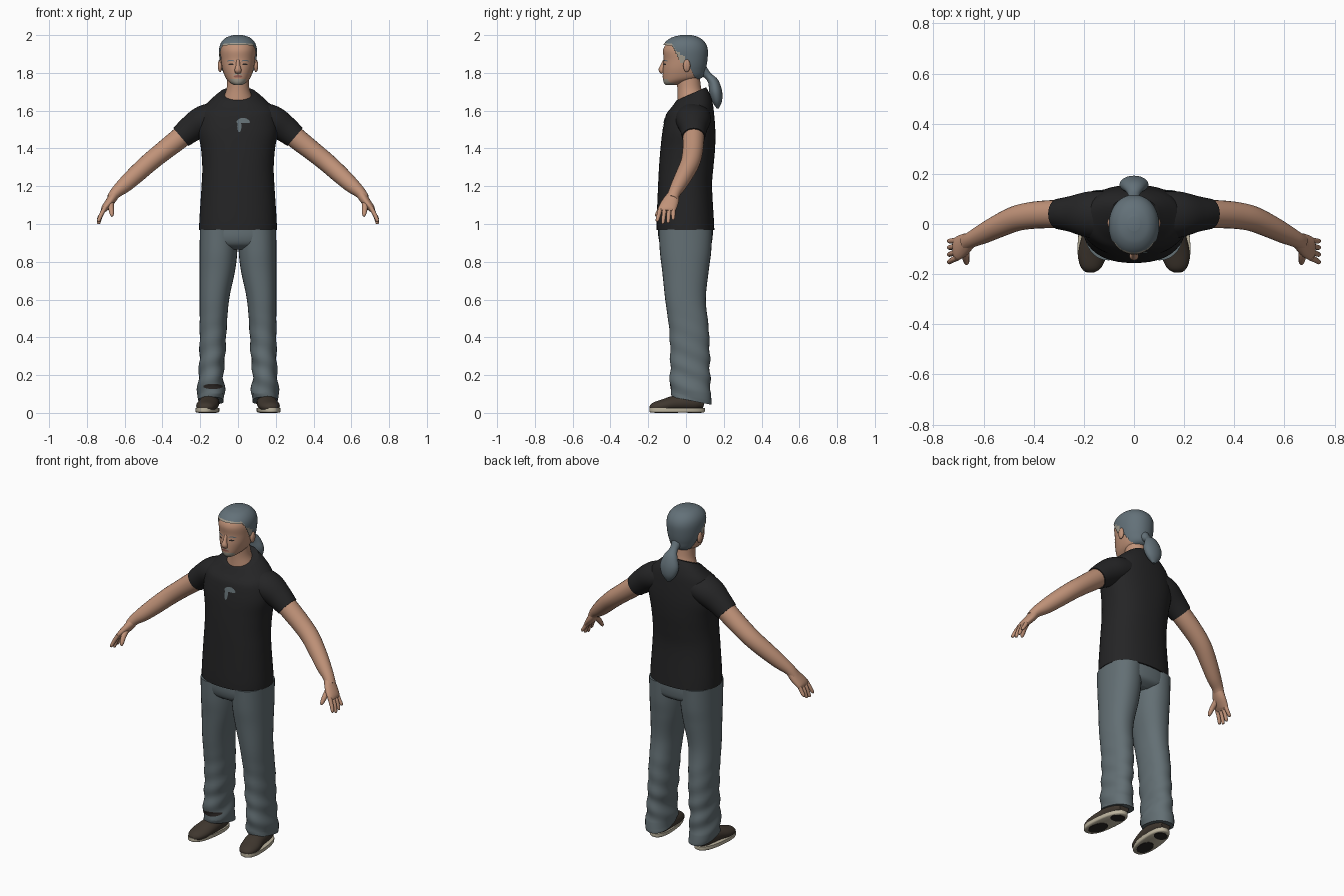
import bpy, bmesh, math
from mathutils import Vector
from mathutils.bvhtree import BVHTree


def material(name, r, g, b):
    m = bpy.data.materials.new(name)
    m.diffuse_color = (r, g, b, 1)
    return m


SHIRT = material("black cotton", 0.018, 0.018, 0.019)
DENIM = material("grey blue denim", 0.125, 0.16, 0.175)
SKIN = material("skin", 0.53, 0.29, 0.19)
HAIR = material("grey hair", 0.125, 0.165, 0.19)
PALE = material("pale stubble", 0.36, 0.33, 0.27)
SHOE = material("brown leather", 0.05, 0.038, 0.028)
SOLE = material("cream rubber", 0.50, 0.45, 0.34)
DARK = material("dark brown", 0.025, 0.02, 0.018)
LIP = material("lip", 0.30, 0.11, 0.085)


def finish(name, bm, mats):
    bmesh.ops.recalc_face_normals(bm, faces=bm.faces)
    me = bpy.data.meshes.new(name)
    bm.to_mesh(me)
    bm.free()
    for m in mats:
        me.materials.append(m)
    me.shade_smooth()
    me.set_sharp_from_angle(angle=math.radians(50))
    ob = bpy.data.objects.new(name, me)
    bpy.context.collection.objects.link(ob)
    return ob


def smooth_path(keys, steps):
    out = []
    for i in range(len(keys) - 1):
        p0, p1 = keys[max(i - 1, 0)], keys[i]
        p2, p3 = keys[i + 1], keys[min(i + 2, len(keys) - 1)]
        for s in range(steps):
            t = s / steps
            out.append([0.5 * (2 * b + (c - a) * t + (2 * a - 5 * b + 4 * c - d) * t * t
                               + (3 * b - a - 3 * c + d) * t ** 3)
                        for a, b, c, d in zip(p0, p1, p2, p3)])
    out.append(list(keys[-1]))
    return out


def loft(name, keys, mats, n=32, steps=5, power=2.0, ref=(0, 1, 0), flat=False,
         side=1, warp=None, keep=None, paint=None):
    """Skin rings (x, y, z, half size along ref, half size across) into a smooth tube."""
    path = smooth_path(keys, steps)
    pts = [Vector(p[:3]) for p in path]
    bm = bmesh.new()
    rings = []
    for i, p in enumerate(path):
        t = Vector((0, 0, 1)) if flat else (pts[min(i + 1, len(pts) - 1)] - pts[max(i - 1, 0)]).normalized()
        u = Vector(ref)
        u = (u - t * u.dot(t)).normalized()
        v = t.cross(u)
        ring = []
        for k in range(n):
            a = 2 * math.pi * k / n
            c, s = math.cos(a), math.sin(a)
            c = math.copysign(abs(c) ** (2 / power), c)
            s = math.copysign(abs(s) ** (2 / power), s)
            co = pts[i] + u * p[3] * c + v * p[4] * s
            if warp:
                co = warp(co)
            co.x *= side
            ring.append(bm.verts.new(co))
        rings.append(ring)
    for r, q in zip(rings, rings[1:]):
        for k in range(n):
            bm.faces.new((r[k], r[(k + 1) % n], q[(k + 1) % n], q[k]))
    bm.faces.new(rings[0])
    bm.faces.new(rings[-1])
    if keep:
        bad = [f for f in bm.faces if not keep(f.calc_center_median())]
        bmesh.ops.delete(bm, geom=bad, context='FACES')
    if paint:
        for f in bm.faces:
            f.material_index = paint(f.calc_center_median())
    return finish(name, bm, mats)


def slices(rows, grow=0.0):
    """Turn (z, front y, back y, half width) rows into flat loft keys."""
    return [(0, (f + b) / 2, z, (b - f) / 2 + grow, w + grow) for z, f, b, w in rows]


def ball(name, loc, size, mat):
    bm = bmesh.new()
    bmesh.ops.create_uvsphere(bm, u_segments=16, v_segments=10, radius=1)
    for v in bm.verts:
        v.co = Vector(loc) + Vector(a * b for a, b in zip(v.co, size))
    return finish(name, bm, [mat])


def patch(name, target, x, z, w, h, mat, bend=0.0, lift=0.003):
    """Thin elliptical plate laid onto the front of a part."""
    tree = BVHTree.FromPolygons([v.co for v in target.data.vertices],
                                [p.vertices[:] for p in target.data.polygons])
    bm = bmesh.new()

    def point(r, a):
        dx, dz = w * r * math.cos(a), h * r * math.sin(a)
        px, pz = x + dx, z + dz + bend * dx * dx
        hit = tree.ray_cast(Vector((px, -1, pz)), Vector((0, 1, 0)))[0]
        return bm.verts.new((px, (hit.y if hit else -0.1) - lift, pz))
    mid, n = point(0, 0), 20
    rings = [[point(r, 2 * math.pi * k / n) for k in range(n)] for r in (0.35, 0.7, 1)]
    for k in range(n):
        j = (k + 1) % n
        bm.faces.new((mid, rings[0][k], rings[0][j]))
        for a, b in zip(rings, rings[1:]):
            bm.faces.new((a[k], b[k], b[j], a[j]))
    return finish(name, bm, [mat])


# Shirt body, with the collar dropping towards the front
def collar(v):
    k = min(max((v.z - 1.58) / 0.11, 0), 1)
    v.z += k * 0.45 * (v.y - 0.03)
    return v


shirt = loft("shirt_body", slices([
    (0.968, -0.155, 0.150, 0.206), (1.03, -0.155, 0.147, 0.204), (1.2, -0.148, 0.138, 0.193),
    (1.3, -0.143, 0.145, 0.189), (1.4, -0.135, 0.154, 0.196), (1.5, -0.123, 0.155, 0.212),
    (1.6, -0.100, 0.146, 0.195), (1.65, -0.075, 0.130, 0.150), (1.69, -0.052, 0.106, 0.098)]),
    [SHIRT], n=48, power=2.3, flat=True, warp=collar)
patch("chest_patch", shirt, 0.027, 1.548, 0.036, 0.014, DENIM, bend=-6)
patch("chest_patch_tail", shirt, 0.007, 1.518, 0.011, 0.032, DENIM)

# Hips
loft("trouser_seat", slices([
    (0.865, -0.09, 0.09, 0.10), (0.89, -0.13, 0.13, 0.185), (0.93, -0.146, 0.141, 0.201),
    (0.985, -0.148, 0.142, 0.201)]), [DENIM], n=40, power=2.3, flat=True)


# Legs with soft folds low down
def folds(v):
    k = min(max((0.55 - v.z) / 0.3, 0), 1) * 0.004
    a = math.atan2(v.y - 0.02, v.x - 0.14)
    w = k * math.sin(v.z * 60 + 2 * a)
    return v + Vector((math.cos(a) * w, math.sin(a) * w, 0)) - Vector((0, 0, k * 50 * max(v.y, -0.1) * (v.z < 0.1)))


LEG = [(0.97, 0.202, 0.0, -0.145, 0.14), (0.85, 0.203, 0.004, -0.138, 0.133),
       (0.75, 0.203, 0.016, -0.126, 0.120), (0.6, 0.203, 0.047, -0.11, 0.105),
       (0.45, 0.203, 0.060, -0.09, 0.120), (0.3, 0.204, 0.068, -0.083, 0.126),
       (0.2, 0.208, 0.078, -0.085, 0.127), (0.12, 0.215, 0.070, -0.082, 0.131),
       (0.07, 0.214, 0.074, -0.072, 0.132)]
for side, tag in ((1, "left"), (-1, "right")):
    leg = loft("trouser_leg_" + tag, [((o + i) / 2, (f + b) / 2, z, (b - f) / 2, (o - i) / 2)
               for z, o, i, f, b in LEG], [DENIM], steps=7, power=2.2, flat=True, side=side, warp=folds)
    if side < 0:
        patch("torn_hem", leg, -0.132, 0.14, 0.052, 0.014, DARK)

    # Shoes
    loft("shoe_upper_" + tag, [
        (0.148, 0.095, 0.045, 0.030, 0.025), (0.148, 0.05, 0.055, 0.048, 0.045),
        (0.154, -0.05, 0.050, 0.054, 0.043), (0.166, -0.12, 0.037, 0.056, 0.035),
        (0.173, -0.17, 0.030, 0.042, 0.025), (0.175, -0.191, 0.026, 0.018, 0.010)],
        [SHOE], n=24, ref=(1, 0, 0), side=side)

    def splay(v):
        v.x -= 0.1 * (v.y + 0.047)
        return v
    loft("shoe_sole_" + tag, [(0.162, -0.047, 0.002, 0.141, 0.054), (0.162, -0.047, 0.008, 0.147, 0.060),
         (0.162, -0.047, 0.026, 0.147, 0.060)], [SOLE], power=2.4, flat=True, side=side, warp=splay)
    for part, y, a in (("toe", -0.105, 0.062), ("heel", 0.045, 0.036)):
        loft(part + "_tread_" + tag, [(0.162, y, 0, a, 0.040), (0.162, y, 0.004, a, 0.040)],
             [DARK], n=24, steps=1, flat=True, side=side, warp=splay)

    # Sleeve and arm
    loft("sleeve_" + tag, [
        (0.09, 0.035, 1.575, 0.095, 0.075), (0.18, 0.038, 1.548, 0.092, 0.080),
        (0.25, 0.040, 1.503, 0.072, 0.071), (0.302, 0.040, 1.460, 0.061, 0.062)],
        [SHIRT], side=side)
    loft("arm_" + tag, [
        (0.24, 0.040, 1.512, 0.056, 0.054), (0.31, 0.040, 1.453, 0.056, 0.056),
        (0.40, 0.035, 1.382, 0.054, 0.052), (0.47, 0.022, 1.325, 0.051, 0.050),
        (0.54, -0.008, 1.262, 0.046, 0.047), (0.60, -0.038, 1.207, 0.040, 0.041),
        (0.645, -0.060, 1.168, 0.033, 0.031), (0.67, -0.074, 1.135, 0.032, 0.026)],
        [SKIN], n=24, side=side)

    # Hand
    loft("palm_" + tag, [
        (0.652, -0.064, 1.158, 0.030, 0.026), (0.675, -0.080, 1.122, 0.043, 0.024),
        (0.704, -0.098, 1.085, 0.047, 0.019), (0.714, -0.101, 1.068, 0.043, 0.012)],
        [SKIN], n=20, side=side)
    for k, (y, tip, z) in enumerate(((-0.135, -0.152, 1.012), (-0.112, -0.122, 1.0),
                                     (-0.089, -0.094, 1.005), (-0.067, -0.068, 1.022))):
        loft(f"finger_{k + 1}_{tag}", [
            (0.704, y, 1.087, 0.012, 0.012), (0.724, (y + tip) / 2, 1.05, 0.011, 0.011),
            (0.737, tip, z + 0.008, 0.009, 0.009), (0.739, tip, z, 0.004, 0.004)],
            [SKIN], n=12, steps=4, side=side)
    loft("thumb_" + tag, [
        (0.675, -0.095, 1.118, 0.018, 0.018), (0.672, -0.130, 1.085, 0.015, 0.014),
        (0.668, -0.152, 1.053, 0.011, 0.011), (0.667, -0.158, 1.040, 0.005, 0.005)],
        [SKIN], n=12, steps=4, ref=(1, 0, 0), side=side)

# Neck
loft("neck", [(0, 0.035, 1.61, 0.084, 0.095), (0, 0.027, 1.665, 0.073, 0.078),
     (0, 0.017, 1.72, 0.063, 0.060), (0, 0.01, 1.80, 0.062, 0.056)], [SKIN], flat=True)

# Head with a chin beard
HEAD = [(1.736, -0.108, -0.05, 0.022), (1.75, -0.118, 0.01, 0.045), (1.775, -0.122, 0.078, 0.066),
        (1.82, -0.122, 0.097, 0.082), (1.87, -0.118, 0.106, 0.090), (1.92, -0.121, 0.107, 0.092),
        (1.955, -0.103, 0.092, 0.081), (1.98, -0.068, 0.062, 0.055), (1.9925, -0.02, 0.022, 0.016)]
head = loft("head", slices(HEAD), [SKIN, PALE], n=64, steps=8, power=2.1, flat=True,
            paint=lambda c: int(c.z < 1.767 and c.y < -0.06 and abs(c.x) < 0.042))

# Hair shell cut along a hairline, pale at the temples
LINE = [(-0.2, 1.952), (-0.075, 1.945), (-0.05, 1.90), (-0.03, 1.855), (-0.005, 1.85),
        (0.02, 1.83), (0.04, 1.79), (0.06, 1.762), (0.2, 1.755)]


def above_line(c):
    for (y0, z0), (y1, z1) in zip(LINE, LINE[1:]):
        if y0 <= c.y <= y1:
            return c.z - (z0 + (z1 - z0) * (c.y - y0) / (y1 - y0))
    return -1


loft("hair", [(x, y, z + (z - 1.75) * 0.031, a, b) for x, y, z, a, b in slices(HEAD, 0.008)],
     [HAIR, PALE], n=96, steps=10, power=2.1, flat=True, keep=lambda c: above_line(c) > 0,
     paint=lambda c: int(above_line(c) < (0.04 if c.z < 1.91 else 0.01) and c.y < -0.005))
loft("ponytail", [(0, 0.085, 1.815, 0.03, 0.03), (0, 0.118, 1.783, 0.020, 0.024),
     (0, 0.145, 1.75, 0.028, 0.043), (0, 0.157, 1.70, 0.034, 0.058),
     (0, 0.165, 1.65, 0.026, 0.044), (0, 0.168, 1.612, 0.006, 0.010)], [HAIR], n=24)

# Face
loft("nose", [(0, -0.112, 1.868, 0.008, 0.009), (0, -0.124, 1.84, 0.011, 0.011),
     (0, -0.129, 1.815, 0.016, 0.018), (0, -0.122, 1.799, 0.008, 0.014)], [SKIN], n=20)
for side, tag in ((1, "left"), (-1, "right")):
    ball("ear_" + tag, (side * 0.095, 0.004, 1.838), (0.012, 0.019, 0.034), SKIN)
    patch("eye_" + tag, head, side * 0.036, 1.846, 0.014, 0.0045, DARK, bend=-8)
    patch("brow_" + tag, head, side * 0.038, 1.866, 0.020, 0.0035, HAIR, bend=-10)
patch("moustache", head, 0, 1.795, 0.026, 0.004, PALE, bend=-12)
patch("mouth", head, 0, 1.782, 0.024, 0.006, LIP, bend=-4)
